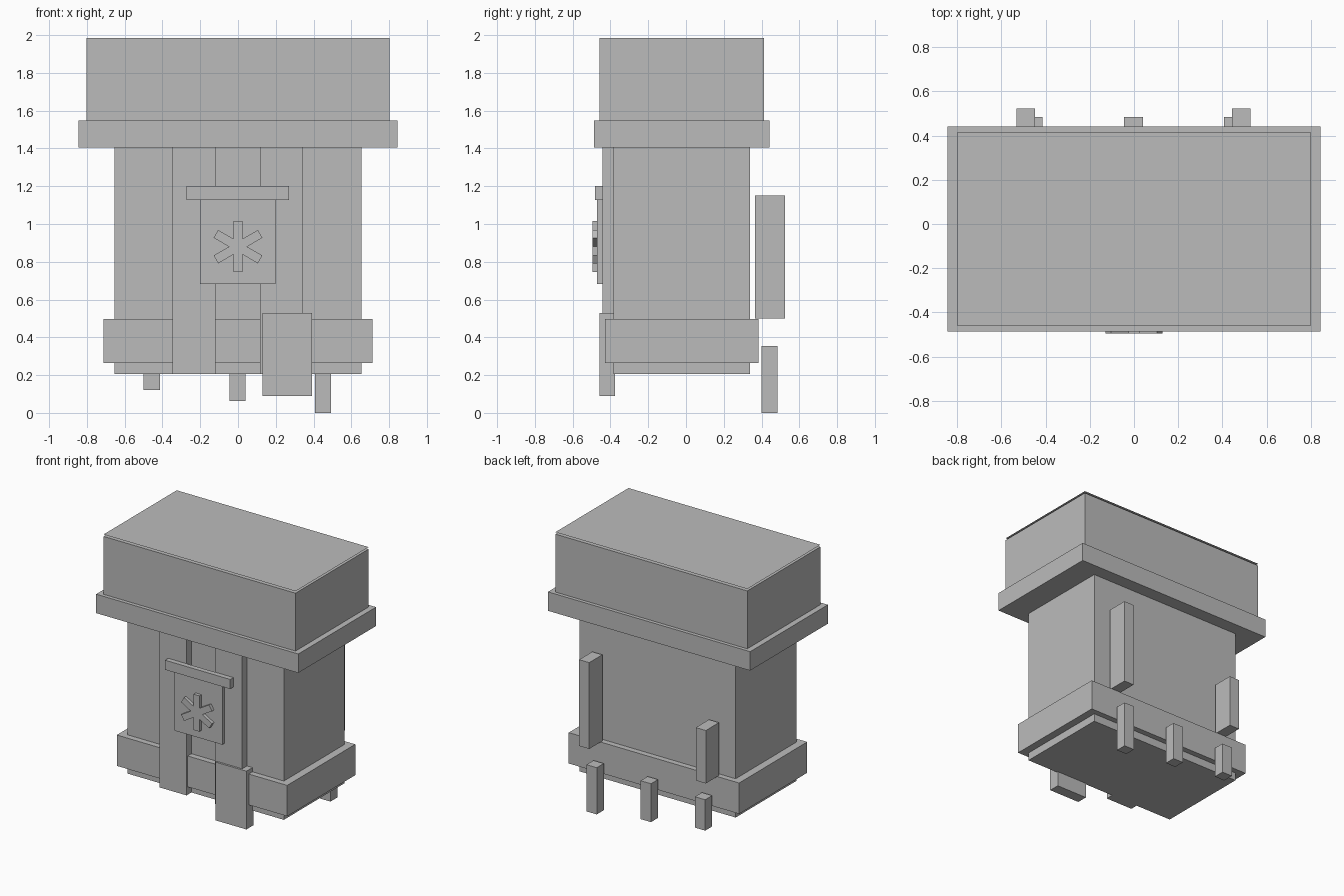
import bpy
from math import radians

cube = bpy.data.objects.get("Cube")
if cube:
    bpy.data.objects.remove(cube, do_unlink=True)

grey = bpy.data.materials.new("plain grey")
grey.use_nodes = True
grey.diffuse_color = (0.5, 0.5, 0.5, 1)
grey.node_tree.nodes["Principled BSDF"].inputs["Base Color"].default_value = (0.5, 0.5, 0.5, 1)


def box(name, x, y, z, tilt=0):
    """Box spanning the given (low, high) ranges, turned about the y axis."""
    spans = (x, y, z)
    bpy.ops.mesh.primitive_cube_add(size=1, location=[(a + b) / 2 for a, b in spans])
    ob = bpy.context.object
    ob.name = name
    ob.scale = [b - a for a, b in spans]
    ob.rotation_euler.y = radians(tilt)
    ob.data.materials.append(grey)
    return ob


# Main body, base band, collar and head block
box("body", (-0.653, 0.653), (-0.385, 0.34), (0.205, 1.41))
box("base_band", (-0.712, 0.712), (-0.43, 0.383), (0.265, 0.498))
box("collar", (-0.845, 0.845), (-0.487, 0.441), (1.405, 1.548))
box("head_block", (-0.802, 0.802), (-0.459, 0.414), (1.548, 1.985))

# Thin sheet hovering just above the head block
bpy.ops.mesh.primitive_plane_add(size=1, location=(0, -0.0225, 2.0))
sheet = bpy.context.object
sheet.name = "top_sheet"
sheet.scale = (1.604, 0.873, 1)
sheet.data.materials.append(grey)

# Front straps
for side, x in (("right", (-0.348, -0.12)), ("left", (0.117, 0.345))):
    box(side + "_strap", x, (-0.443, -0.38), (0.205, 1.405))

# Front plate with its top bar and a star of three crossed bars
box("front_plate", (-0.2, 0.198), (-0.47, -0.443), (0.683, 1.13))
box("plate_bar", (-0.273, 0.271), (-0.481, -0.443), (1.128, 1.2))
for name, tilt in (("upright", 0), ("rising", 60), ("falling", -60)):
    box("star_bar_" + name, (-0.024, 0.024), (-0.495, -0.47), (0.745, 1.015), tilt)

# Pouch on the front left
box("pouch", (0.131, 0.391), (-0.458, -0.375), (0.09, 0.53))

# Pegs hanging at the back, each longer than the last
for name, x, bottom in (("right", -0.456, 0.12), ("middle", -0.003, 0.063), ("left", 0.45, 0)):
    box(name + "_peg", (x - 0.043, x + 0.043), (0.4, 0.484), (bottom, 0.353))

# Upright posts at the back
for name, x, top in (("right", -0.49, 0.9), ("left", 0.485, 1.152)):
    box(name + "_post", (x - 0.042, x + 0.042), (0.366, 0.523), (0.5, top))
